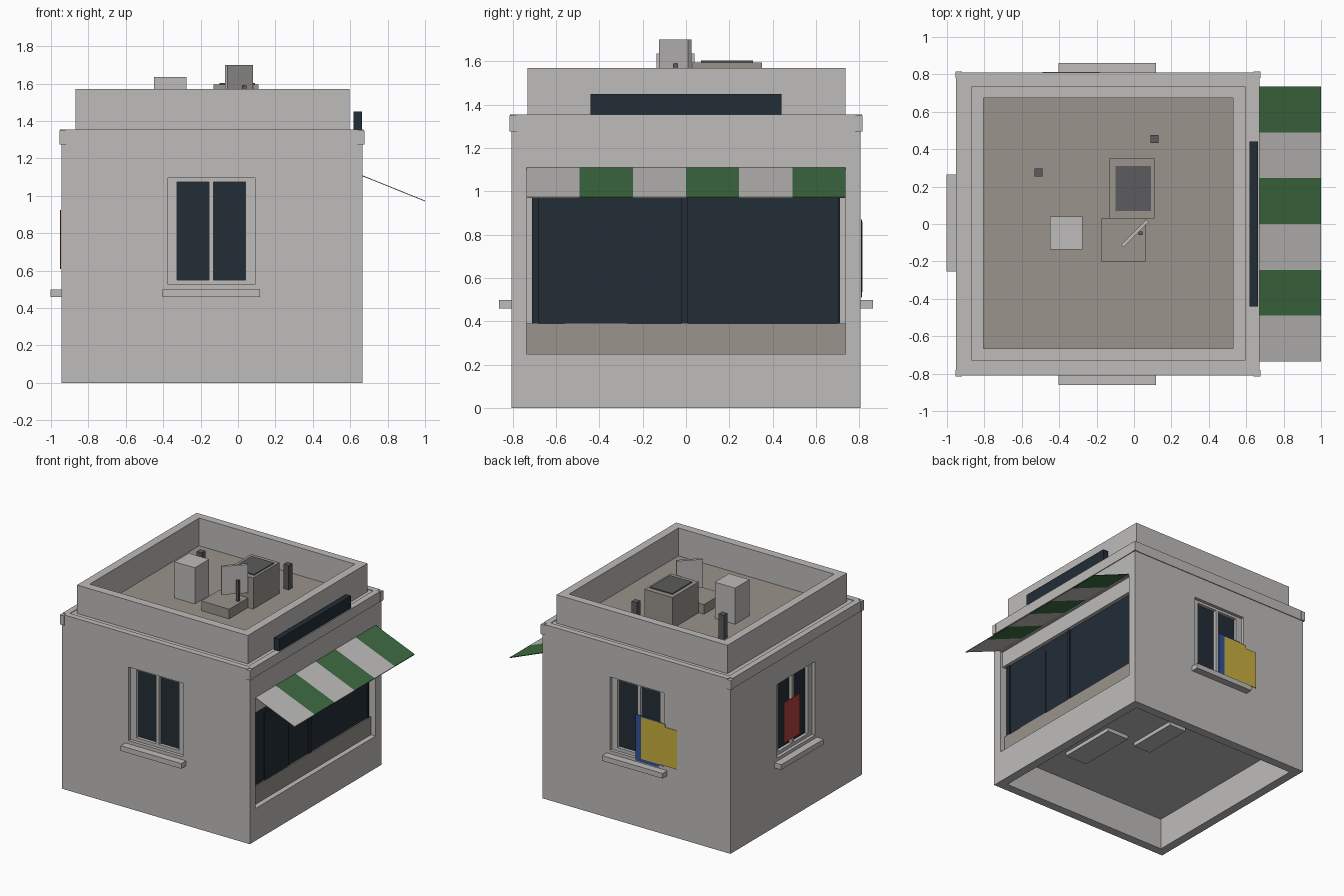
import bpy
from mathutils import Matrix, Vector

cube = bpy.data.objects.get("Cube")
if cube:
    bpy.data.objects.remove(cube, do_unlink=True)


def material(name, r, g, b):
    m = bpy.data.materials.new(name)
    m.use_nodes = True
    m.diffuse_color = (r, g, b, 1)
    m.node_tree.nodes["Principled BSDF"].inputs["Base Color"].default_value = (r, g, b, 1)
    return m


WALL = material("pale plaster", .52, .505, .49)
TAUPE = material("taupe", .32, .295, .26)
GLASS = material("dark navy", .016, .026, .037)
GREEN = material("awning green", .048, .15, .054)
DARK = material("dark grey", .107, .105, .109)
YELLOW = material("yellow", .59, .44, .05)
BLUE = material("blue", .03, .083, .32)
RED = material("red", .45, .055, .045)

# Main wall planes
X0, X1, Y = -.945, .665, .805


def mesh_object(name, verts, faces, mat):
    me = bpy.data.meshes.new(name)
    me.from_pydata(verts, [], faces)
    ob = bpy.data.objects.new(name, me)
    bpy.context.collection.objects.link(ob)
    if mat:
        me.materials.append(mat)
    return ob


def box(name, x, y, z, mat=None):
    verts = [(a, b, c) for a in sorted(x) for b in sorted(y) for c in sorted(z)]
    faces = [(0, 1, 3, 2), (4, 6, 7, 5), (0, 4, 5, 1),
             (2, 3, 7, 6), (0, 2, 6, 4), (1, 5, 7, 3)]
    return mesh_object(name, verts, faces, mat)


def wall_box(side, name, u, z, d, mat=None):
    """Box on a wall: u runs along the wall, d outward from its plane."""
    if side == "front":
        return box(name, u, [-Y - k for k in d], z, mat)
    if side == "back":
        return box(name, u, [Y + k for k in d], z, mat)
    if side == "left":
        return box(name, [X0 - k for k in d], u, z, mat)
    return box(name, [X1 + k for k in d], u, z, mat)


def cut(target, cutters):
    bpy.context.view_layer.objects.active = target
    for c in cutters:
        c.hide_render = True
        mod = target.modifiers.new("cut", "BOOLEAN")
        mod.operation = "DIFFERENCE"
        mod.solver = "EXACT"
        mod.object = c
        bpy.ops.object.modifier_apply(modifier=mod.name)
    for c in cutters:
        bpy.data.objects.remove(c, do_unlink=True)


# Building body, hollow underneath, with window and shopfront recesses
body = box("building_body", (X0, X1), (-Y, Y), (0, 1.35), WALL)
centres = {"front": -.1425, "back": -.1425, "left": .005}
cutters = [box("floor_cutter", (X0 + .07, X1 - .07), (-Y + .07, Y - .07), (-.1, .25))]
for side, c in centres.items():
    cutters.append(wall_box(side, "window_cutter", (c - .2325, c + .2325), (.525, 1.095), (-.06, .1)))
cutters.append(wall_box("shop", "shop_cutter", (-.735, .735), (.25, 1.1), (-.065, .1)))
cut(body, cutters)

# Blocks under the floor
box("underfloor_block_a", (.1, .29), (-.43, .05), (.22, .26), WALL)
box("underfloor_block_b", (-.15, 0), (0, .41), (.22, .26), WALL)

# Windows with frame, mullion and sill
for side, c in centres.items():
    wall_box(side, side + "_window_glass", (c - .2, c + .2), (.54, 1.085), (-.06, -.05), GLASS)
    for s in (-1, 1):
        wall_box(side, side + "_window_jamb", (c + s * .1825, c + s * .2325), (.525, 1.095), (-.06, -.025), WALL)
    wall_box(side, side + "_window_mullion", (c - .0125, c + .0125), (.55, 1.075), (-.06, -.025), WALL)
    wall_box(side, side + "_window_head", (c - .1825, c + .1825), (1.075, 1.095), (-.06, -.025), WALL)
    wall_box(side, side + "_window_foot", (c - .1825, c + .1825), (.525, .55), (-.06, -.025), WALL)
    wall_box(side, side + "_window_sill", (c - .26, c + .26), (.46, .5), (-.01, .057), WALL)

# Posters
wall_box("left", "red_poster", (-.04, .156), (.61, .925), (.002, .006), RED)
wall_box("back", "blue_poster", (-.335, -.133), (.51, .87), (.002, .006), BLUE)
wall_box("back", "yellow_poster", (-.39, -.185), (.535, .86), (.004, .008), YELLOW)
wall_box("back", "yellow_poster_side", (-.49, -.39), (.535, .835), (.004, .008), YELLOW)

# Shopfront
wall_box("shop", "shop_riser", (-.735, .735), (.25, .39), (-.065, -.04), TAUPE)
wall_box("shop", "shop_glass", (-.71, .71), (.39, .975), (-.065, -.05), GLASS)
wall_box("shop", "shop_lintel", (-.735, .735), (.975, 1.1), (-.065, -.02), WALL)
wall_box("shop", "shop_door", (-.56, -.27), (.39, .915), (-.05, -.044), GLASS)
for a, b in ((-.71, -.68), (-.02, .01), (.7, .71)):
    wall_box("shop", "shop_mullion", (a, b), (.39, .975), (-.05, -.04), GLASS)

# Striped sloping awning
w = 1.47 / 6
for i in range(6):
    a = -.735 + i * w
    section = [(X1, 1.11), (1, .975), (1, .97), (X1, 1.105)]
    verts = [(x, y, z) for y in (a, a + w) for x, z in section]
    faces = [(0, 1, 2, 3), (7, 6, 5, 4)] + [(k, k + 4, (k + 1) % 4 + 4, (k + 1) % 4) for k in range(4)]
    mesh_object("awning_stripe", verts, faces, GREEN if i % 2 else WALL)

# Cornice bands and corner blocks
for side in ("front", "back"):
    wall_box(side, side + "_cornice", (X0 + .02, X1 - .02), (1.275, 1.355), (-.04, .006), WALL)
for side in ("left", "shop"):
    wall_box(side, side + "_cornice", (-Y + .02, Y - .02), (1.275, 1.355), (-.04, .006), WALL)
for x, s in ((X0, -1), (X1, 1)):
    for t in (-1, 1):
        box("cornice_corner", (x - s * .025, x + s * .01),
            (t * (Y - .025), t * (Y + .01)), (1.275, 1.35), WALL)

# Parapet and roof deck
parapet = box("parapet", (-.87, .595), (-.73, .735), (1.34, 1.57), WALL)
cut(parapet, [box("parapet_cutter", (-.805, .53), (-.665, .675), (1.3, 1.7))])
box("roof_deck", (-.81, .535), (-.67, .68), (1.345, 1.355), TAUPE)

# Sign board
box("sign_board", (.618, .663), (-.44, .44), (1.355, 1.45), GLASS)

# Rooftop equipment
box("chimney", (-.45, -.275), (-.135, .04), (1.35, 1.635), WALL)
box("cooling_unit", (-.13, .11), (.03, .35), (1.35, 1.595), TAUPE)
box("cooling_grille", (-.1, .09), (.07, .31), (1.59, 1.603), DARK)
box("low_vent_box", (-.175, .065), (-.2, .03), (1.35, 1.43), TAUPE)
box("vent_pole", (.025, .045), (-.06, -.04), (1.43, 1.59), DARK)
for x, y in ((.11, .455), (-.51, .275)):
    box("vent_post", (x - .022, x + .022), (y - .022, y + .022), (1.35, 1.545), DARK)
panel = box("antenna_panel", (-.095, .095), (-.01, .01), (1.48, 1.7), WALL)
panel.matrix_world = Matrix.Translation(Vector((.005, -.05, 0))) @ Matrix.Rotation(.785, 4, "Z")
